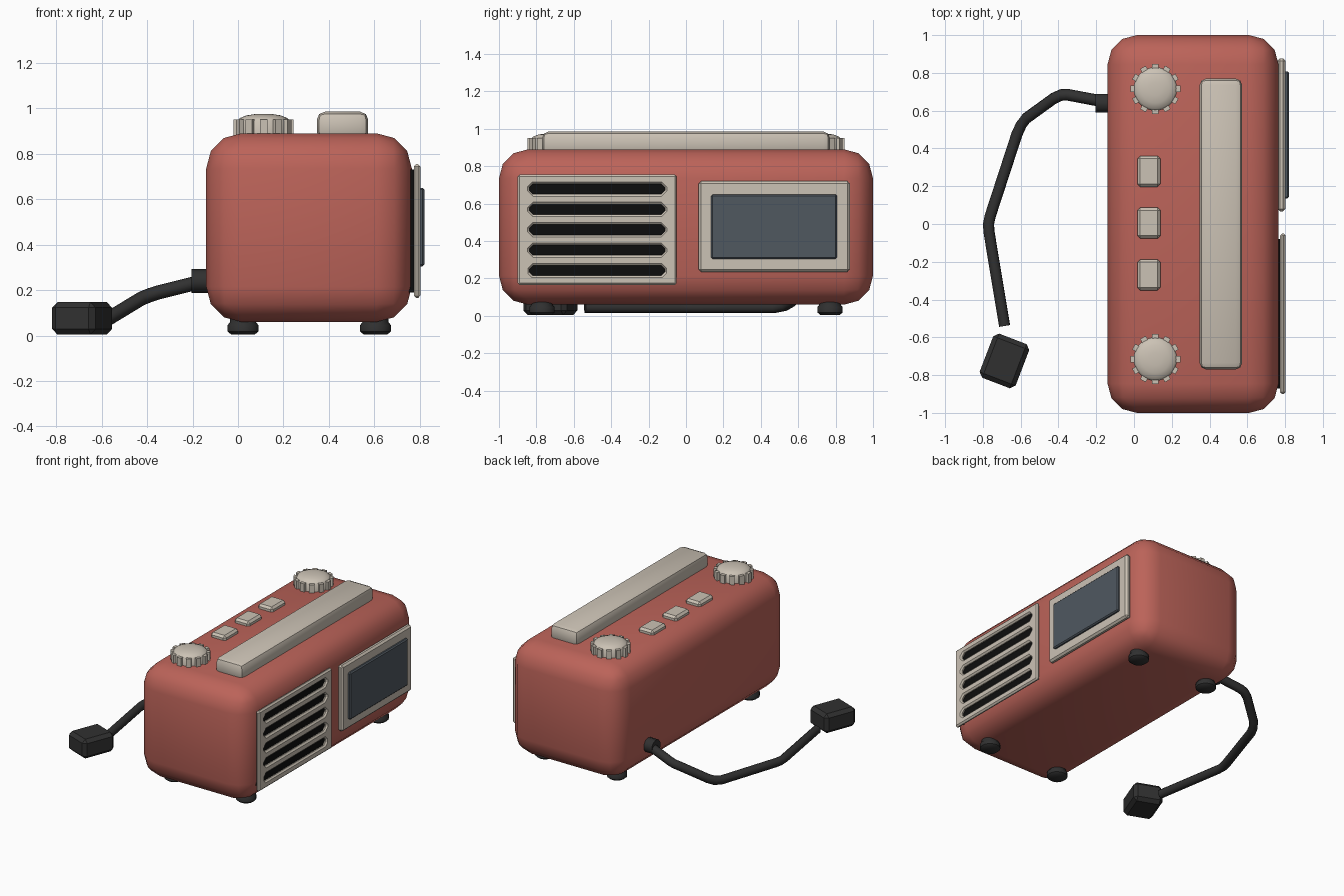
import bpy
import math
from mathutils import Matrix, Vector

if "Cube" in bpy.data.objects:
    bpy.data.objects.remove(bpy.data.objects["Cube"], do_unlink=True)


def material(name, r, g, b):
    m = bpy.data.materials.new(name)
    m.use_nodes = True
    m.diffuse_color = (r, g, b, 1)
    bsdf = next(n for n in m.node_tree.nodes if n.type == 'BSDF_PRINCIPLED')
    bsdf.inputs["Base Color"].default_value = (r, g, b, 1)
    bsdf.inputs["Roughness"].default_value = 0.6
    return m


RED = material("coral red", 0.50, 0.125, 0.10)
CREAM = material("warm cream", 0.60, 0.54, 0.46)
RUBBER = material("dark rubber", 0.03, 0.03, 0.03)
BLACK = material("slot black", 0.004, 0.004, 0.004)
GLASS = material("slate glass", 0.08, 0.098, 0.118)


def finish(obj, name, mat, angle=40):
    """Bake modifiers or curves to a mesh, name, colour and shade it."""
    obj.name = name
    bpy.ops.object.select_all(action='DESELECT')
    obj.select_set(True)
    bpy.context.view_layer.objects.active = obj
    bpy.ops.object.convert(target='MESH')
    obj = bpy.context.object
    obj.data.materials.clear()
    obj.data.materials.append(mat)
    bpy.ops.object.shade_smooth_by_angle(angle=math.radians(angle))
    return obj


def add_bevel(obj, width, segments):
    mod = obj.modifiers.new("rounding", 'BEVEL')
    mod.width = width
    mod.segments = segments
    mod.limit_method = 'ANGLE'
    mod.angle_limit = math.radians(50)


def raw_box(lo, hi):
    lo, hi = Vector(lo), Vector(hi)
    bpy.ops.mesh.primitive_cube_add(size=1, location=(lo + hi) / 2)
    obj = bpy.context.object
    obj.data.transform(Matrix.Diagonal((*(hi - lo), 1)))
    return obj


def box(name, lo, hi, mat, bevel=0.0, segments=1, turn=0, angle=40):
    obj = raw_box(lo, hi)
    obj.rotation_euler.z = math.radians(turn)
    if bevel:
        add_bevel(obj, bevel, segments)
    return finish(obj, name, mat, angle)


def lathe(name, profile, sides, location, mat):
    """Solid of revolution about z from (radius, height) pairs."""
    verts, faces, n = [], [], len(profile)
    for i in range(sides):
        a = math.tau * i / sides
        verts += [(r * math.cos(a), r * math.sin(a), z) for r, z in profile]
        j = (i + 1) % sides
        faces += [(i * n + k, j * n + k, j * n + k + 1, i * n + k + 1)
                  for k in range(n - 1)]
    faces.append([i * n + n - 1 for i in range(sides)])
    faces.append([i * n for i in reversed(range(sides))])
    mesh = bpy.data.meshes.new(name)
    mesh.from_pydata(verts, [], faces)
    obj = bpy.data.objects.new(name, mesh)
    obj.location = location
    bpy.context.collection.objects.link(obj)
    return finish(obj, name, mat)


# Body
box("body", (-0.14, -1, 0.06), (0.765, 1, 0.89), RED, 0.155, 3)

# Speaker grille: a plate with five slots cut through to a dark backing
box("grille_backing", (0.74, -0.87, 0.19), (0.777, -0.08, 0.73), BLACK)
plate = raw_box((0.774, -0.9, 0.165), (0.802, -0.05, 0.755))
cutters = []
for i in range(5):
    z = 0.46 + (i - 2) * 0.109
    slot = raw_box((0.7, -0.838, z - 0.027), (0.9, -0.112, z + 0.027))
    add_bevel(slot, 0.02, 1)
    slot = finish(slot, "slot_cutter", CREAM)
    slot.hide_render = True
    cutters.append(slot)
    cut = plate.modifiers.new("slot", 'BOOLEAN')
    cut.operation = 'DIFFERENCE'
    cut.solver = 'EXACT'
    cut.object = slot
rim = plate.modifiers.new("rim", 'BEVEL')
rim.width = 0.01
rim.segments = 1
rim.limit_method = 'ANGLE'
rim.angle_limit = math.radians(60)
finish(plate, "speaker_grille", CREAM, 30)
for slot in cutters:
    bpy.data.objects.remove(slot, do_unlink=True)

# Display
box("display_frame", (0.76, 0.067, 0.235), (0.802, 0.877, 0.72), CREAM,
    0.013, 1, angle=30)
box("display_screen", (0.79, 0.135, 0.305), (0.82, 0.808, 0.65), GLASS,
    0.008, 1, angle=30)

# Top bar
box("top_bar", (0.347, -0.77, 0.86), (0.573, 0.77, 0.985), CREAM, 0.035, 2)

# Push buttons
for i in range(3):
    y = 0.005 + (i - 1) * 0.274
    box("push_button", (0.018, y - 0.082, 0.87), (0.14, y + 0.082, 0.922),
        CREAM, 0.015, 1, angle=30)

# Ribbed knobs
knob_profile = [(0.115, 0.88), (0.115, 0.945), (0.105, 0.957),
                (0.075, 0.969), (0.035, 0.975)]
for y in (-0.715, 0.715):
    lathe("knob", knob_profile, 32, (0.113, y, 0), CREAM)
    for i in range(12):
        a = math.tau * i / 12
        cx, cy = 0.113 + 0.115 * math.cos(a), y + 0.115 * math.sin(a)
        box("knob_rib", (cx - 0.017, cy - 0.017, 0.88),
            (cx + 0.017, cy + 0.017, 0.95), CREAM, turn=math.degrees(a))

# Feet
foot_profile = [(0.052, 0.005), (0.068, 0.018), (0.068, 0.046),
                (0.058, 0.058), (0.058, 0.075)]
for x in (0.022, 0.605):
    for y in (-0.77, 0.77):
        lathe("foot", foot_profile, 20, (x, y, 0), RUBBER)

# Cord socket, facing the back wall
socket = lathe("cord_socket", [(0.052, -0.205), (0.052, -0.12)], 10,
               (0, 0.64, 0.24), RUBBER)
socket.rotation_euler.y = math.radians(90)

# Power cord
path = [(-0.17, 0.65, 0.235), (-0.35, 0.684, 0.19), (-0.385, 0.683, 0.179),
        (-0.425, 0.665, 0.163), (-0.57, 0.56, 0.075), (-0.597, 0.525, 0.055),
        (-0.62, 0.475, 0.045), (-0.762, 0.04, 0.045), (-0.77, 0, 0.045),
        (-0.768, -0.04, 0.045), (-0.685, -0.54, 0.045)]
curve = bpy.data.curves.new("power_cord", 'CURVE')
curve.dimensions = '3D'
curve.bevel_depth = 0.031
curve.bevel_resolution = 2
curve.use_fill_caps = True
spline = curve.splines.new('POLY')
spline.points.add(len(path) - 1)
for point, co in zip(spline.points, path):
    point.co = (*co, 1)
cord = bpy.data.objects.new("power_cord", curve)
bpy.context.collection.objects.link(cord)
finish(cord, "power_cord", RUBBER, 50)

# Plug block
box("plug", (-0.788, -0.85, 0.005), (-0.584, -0.6, 0.147), RUBBER,
    0.024, 1, turn=-21, angle=30)
